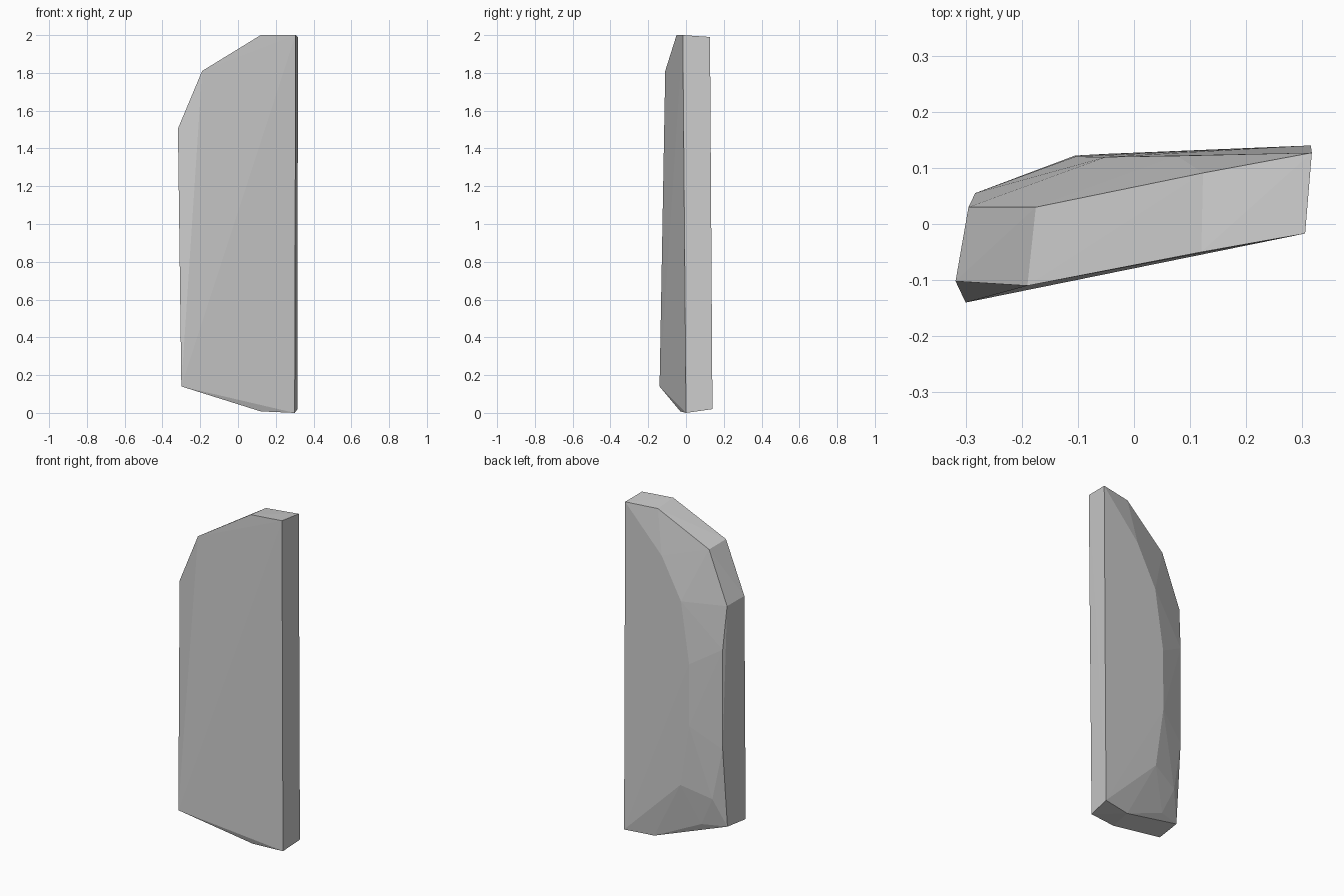
import bpy, bmesh

# Outline of the flat front face, clockwise from top right
front = [(0.305, -0.017, 2.0), (0.12, -0.05, 2.0), (-0.19, -0.11, 1.81),
         (-0.318, -0.102, 1.505), (-0.30, -0.14, 0.14),
         (0.12, -0.03, 0.008), (0.30, 0.0, 0.0)]

# Matching outline of the rear rim
rear = [(0.317, 0.127, 1.99), (0.123, 0.091, 1.987), (-0.175, 0.03, 1.797),
        (-0.295, 0.03, 1.487), (-0.287, 0.015, 0.15),
        (0.137, 0.107, 0.018), (0.315, 0.14, 0.02)]

# Raised rear: inner ridge around the flat back, then the left bevel edge
ridge = [(0.077, 0.1215, 1.727), (-0.05, 0.1195, 1.485), (-0.105, 0.12, 1.12),
         (-0.105, 0.122, 0.75), (-0.05, 0.125, 0.38)]
bevel = [(-0.283, 0.055, 1.23), (-0.283, 0.055, 0.63),
         (-0.225, 0.07, 0.32), (-0.146, 0.062, 0.146)]

# Faceted slab: convex skin over the outlines
bm = bmesh.new()
for p in front + rear + ridge + bevel:
    bm.verts.new(p)
bmesh.ops.convex_hull(bm, input=bm.verts[:])
bmesh.ops.delete(bm, geom=[v for v in bm.verts if not v.link_faces], context='VERTS')
bmesh.ops.recalc_face_normals(bm, faces=bm.faces[:])

mesh = bpy.data.meshes.new("faceted_slab")
bm.to_mesh(mesh)
bm.free()
slab = bpy.data.objects.new("faceted_slab", mesh)
bpy.context.collection.objects.link(slab)
